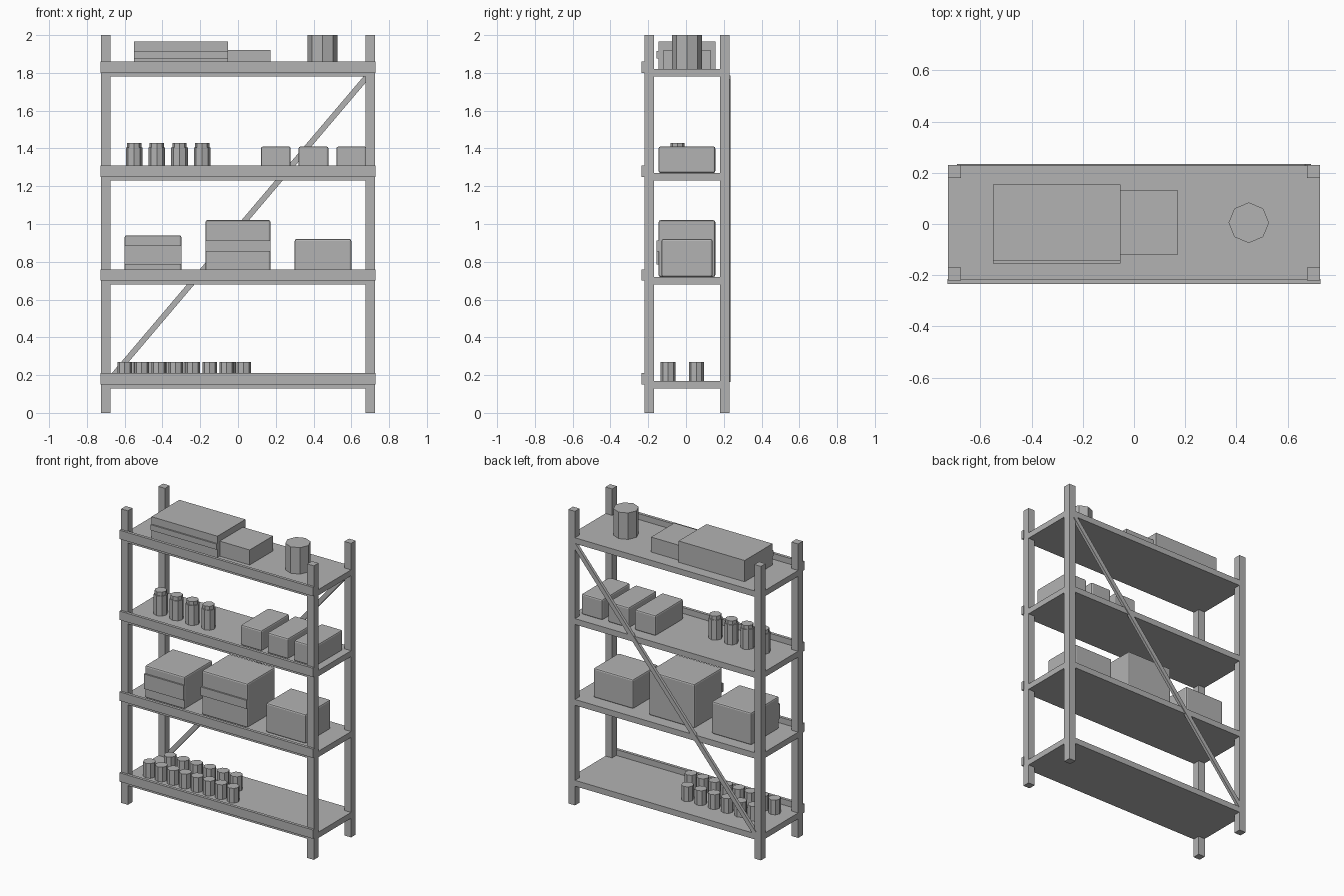
import bpy, bmesh, math
from mathutils import Matrix

if "Cube" in bpy.data.objects:
    bpy.data.objects.remove(bpy.data.objects["Cube"])

grey = bpy.data.materials.new("plain_grey")
grey.diffuse_color = (0.45, 0.45, 0.45, 1)
grey.use_nodes = True
grey.node_tree.nodes["Principled BSDF"].inputs["Base Color"].default_value = grey.diffuse_color
YC = 0.005  # depth centre of the frame


def finish(name, bm):
    me = bpy.data.meshes.new(name)
    bm.to_mesh(me)
    bm.free()
    me.materials.append(grey)
    ob = bpy.data.objects.new(name, me)
    bpy.context.collection.objects.link(ob)
    return ob


def box(name, x0, x1, y0, y1, z0, z1, bevel=0):
    bm = bmesh.new()
    bmesh.ops.create_cube(bm, size=1)
    bmesh.ops.scale(bm, vec=(x1 - x0, y1 - y0, z1 - z0), verts=bm.verts)
    bmesh.ops.translate(bm, vec=((x0 + x1) / 2, (y0 + y1) / 2, (z0 + z1) / 2), verts=bm.verts)
    ob = finish(name, bm)
    if bevel:
        m = ob.modifiers.new("bevel", 'BEVEL')
        m.width = bevel
        m.segments = 2
    return ob


def can(name, x, y, r, z0, z1, sides=8):
    bm = bmesh.new()
    bmesh.ops.create_cone(bm, cap_ends=True, segments=sides, radius1=r, radius2=r, depth=z1 - z0)
    bmesh.ops.translate(bm, vec=(x, y, (z0 + z1) / 2), verts=bm.verts)
    return finish(name, bm)


# Corner posts
for sx in (-1, 1):
    for sy in (-1, 1):
        x, y = sx * 0.7, YC + sy * 0.2
        box("post", x - 0.025, x + 0.025, y - 0.025, y + 0.025, 0, 2)

# Shelves with raised front lips
for z in (0.15, 0.70, 1.25, 1.80):
    box("shelf", -0.725, 0.725, YC - 0.224, YC + 0.224, z - 0.02, z + 0.02)
    box("shelf_lip", -0.728, 0.728, -0.235, -0.215, z, z + 0.06)

# Diagonal back brace
angle = math.atan2(1.65, 1.4)
brace = box("back_brace", -1.05, 1.05, -0.01, 0.01, -0.015, 0.015)
brace.data.transform(Matrix.Translation((0, 0.225, 0.975)) @ Matrix.Rotation(-angle, 4, 'Y'))

# Bottom shelf: two rows of small cans
for i in range(8):
    can("front_can", -0.6 + 0.09 * i, -0.095, 0.039, 0.17, 0.27)
for i in range(6):
    can("rear_can", -0.55 + 0.1 * i, 0.055, 0.039, 0.17, 0.27)

# Second shelf: storage boxes, two with front bands
for x, w, d, h in ((-0.45, 0.30, 0.30, 0.22), (0, 0.345, 0.30, 0.30), (0.45, 0.30, 0.27, 0.20)):
    box("storage_box", x - w / 2, x + w / 2, YC - d / 2, YC + d / 2, 0.72, 0.72 + h, 0.01)
box("box_band", -0.6, -0.3, -0.155, -0.14, 0.785, 0.886)
box("box_band", -0.172, 0.172, -0.155, -0.14, 0.854, 0.912)

# Third shelf: lidded jars and small boxes
for i in range(4):
    x = -0.55 + 0.12 * i
    can("jar", x, -0.045, 0.044, 1.27, 1.405)
    can("jar_lid", x, -0.045, 0.038, 1.405, 1.43)
for x in (0.2, 0.4, 0.6):
    box("small_box", x - 0.079, x + 0.079, -0.145, 0.155, 1.27, 1.41, 0.01)

# Top shelf: banded case, smaller case and canister
box("large_case", -0.55, -0.053, -0.145, 0.155, 1.82, 1.965)
box("case_band", -0.55, -0.053, -0.155, -0.14, 1.877, 1.915)
box("small_case", -0.055, 0.172, -0.12, 0.13, 1.82, 1.922)
can("canister", 0.448, 0.005, 0.079, 1.82, 2.0)
